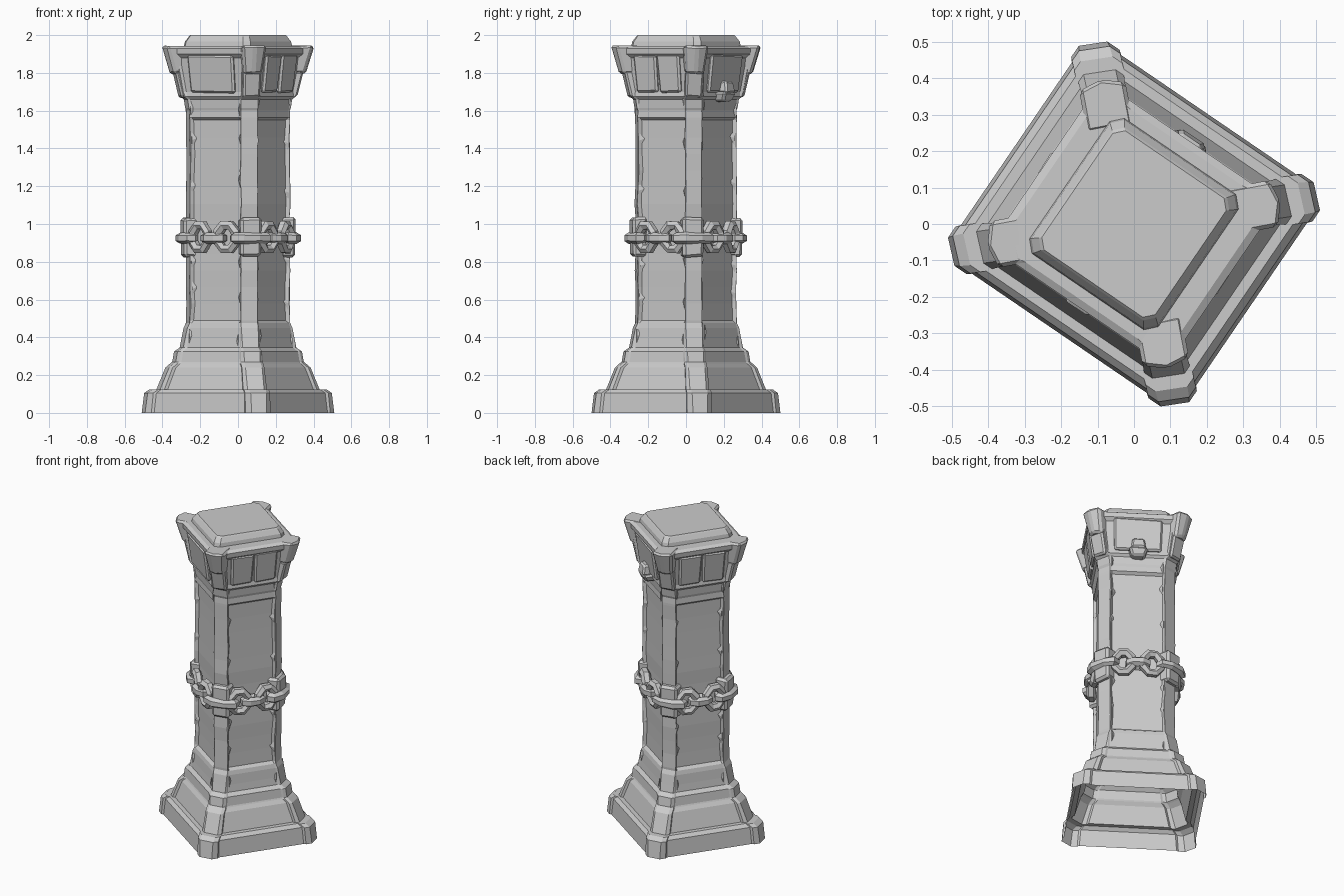
import bpy, bmesh, math, random
from mathutils import Matrix, Vector

random.seed(4)
old = bpy.data.objects.get("Cube")
if old:
    bpy.data.objects.remove(old, do_unlink=True)

stone = bpy.data.materials.new("grey stone")
stone.use_nodes = True
GREY = (0.6, 0.6, 0.6, 1)
stone.diffuse_color = GREY
stone.node_tree.nodes["Principled BSDF"].inputs["Base Color"].default_value = GREY

TURN = Matrix.Rotation(math.radians(-34.3), 4, 'Z')   # the whole pillar stands turned
DEPTH = 0.93                                          # slightly shallower than wide


def quarter(k):
    return Matrix.Rotation(k * math.pi / 2, 4, 'Z')


def side(k):
    """Frame of side k: local x points outward; the two shallow sides sit closer in."""
    return quarter(k) @ Matrix.Translation((-0.01 if k % 2 else 0.007, 0, 0))


def corner(k):
    """Frame of corner k: local x points out along the diagonal."""
    d = quarter(k) @ Vector((1, 1, 0))
    return (Matrix.Translation((d.x * 0.009, d.y * -0.013, 0)) @ quarter(k)
            @ Matrix.Rotation(math.pi / 4, 4, 'Z'))


def finish(bm, name):
    bmesh.ops.recalc_face_normals(bm, faces=bm.faces)
    bm.transform(TURN)
    me = bpy.data.meshes.new(name)
    bm.to_mesh(me)
    bm.free()
    me.materials.append(stone)
    ob = bpy.data.objects.new(name, me)
    bpy.context.collection.objects.link(ob)
    return ob


def section(bm, depth, z, h, c, d, w, wear=0):
    """Ring: half width h, corner cut c, faces sunk by d between posts of width w."""
    ring = []
    for k in range(4):
        cc = c + random.uniform(-wear, wear)
        p = h - w + random.uniform(-wear, wear)
        for x, y in ((h - d, p), (h, p + 0.012), (h, h - cc),
                     (h - cc, h), (p + 0.012, h), (p, h - d)):
            v = quarter(k) @ Vector((x, y, z))
            ring.append(bm.verts.new((v.x, v.y * depth, z)))
    return ring


def loft(name, levels, depth=DEPTH, cap=False):
    bm = bmesh.new()
    rings = [section(bm, depth, *lv) for lv in levels]
    for a, b in zip(rings, rings[1:]):
        for i in range(len(a)):
            j = (i + 1) % len(a)
            bm.faces.new((a[i], a[j], b[j], b[i]))
    if cap:
        bm.faces.new(rings[-1])
    return finish(bm, name)


def block(bm, lower, upper, matrix, cut=0.012, nose=0.0):
    """Tapered block from two outlines (x0, x1, half y, z); nose makes the front pointed."""
    part = bmesh.new()
    rows = []
    for x0, x1, w, z in (lower, upper):
        pts = [(x0, -w), (x1 - nose, -w), (x1 - nose, w), (x0, w)]
        if nose:
            pts.insert(2, (x1, 0))
        rows.append([part.verts.new((x, y, z + random.uniform(-0.005, 0.005)))
                     for x, y in pts])
    a, b = rows
    part.faces.new(a[::-1])
    part.faces.new(b)
    for i in range(len(a)):
        j = (i + 1) % len(a)
        part.faces.new((a[i], a[j], b[j], b[i]))
    bmesh.ops.bevel(part, geom=part.edges[:], offset=cut, segments=1, affect='EDGES')
    part.transform(matrix)
    me = bpy.data.meshes.new("tmp")
    part.to_mesh(me)
    part.free()
    bm.from_mesh(me)
    bpy.data.meshes.remove(me)


# Stepped plinth, open underneath
loft("plinth", [
    (0.0, 0.4, 0.058, 0.01, 0.11), (0.105, 0.392, 0.062, 0.012, 0.11),
    (0.125, 0.372, 0.065, 0.012, 0.11), (0.125, 0.345, 0.065, 0.014, 0.105),
    (0.24, 0.31, 0.065, 0.014, 0.1), (0.262, 0.29, 0.062, 0.01, 0.1),
    (0.27, 0.282, 0.062, 0.006, 0.095), (0.325, 0.275, 0.062, 0.006, 0.095),
    (0.345, 0.253, 0.062, 0.006, 0.085), (0.39, 0.247, 0.064, 0.006, 0.08),
    (0.45, 0.239, 0.066, 0.004, 0.08), (0.475, 0.23, 0.068, 0.002, 0.077)])

# Shaft with sunk panels and worn corner posts
shaft = [(0.475, 0.23, 0.068, 0.002, 0.077), (0.49, 0.23, 0.066, 0.02, 0.079)]
for i in range(1, 12):
    shaft.append((0.49 + i * 0.088, 0.23 + random.uniform(-0.002, 0.001),
                  0.066, 0.02, 0.081, 0.004))
shaft += [(1.55, 0.23, 0.066, 0.02, 0.079), (1.565, 0.23, 0.066, 0.002, 0.077)]
loft("shaft", shaft)

# Neck and flared capital
loft("capital", [
    (1.565, 0.23, 0.066, 0.002, 0.077), (1.6, 0.228, 0.066, 0.002, 0.077),
    (1.615, 0.233, 0.066, 0.003, 0.08), (1.66, 0.238, 0.066, 0.004, 0.08),
    (1.675, 0.252, 0.066, 0.004, 0.085), (1.70, 0.256, 0.066, 0.012, 0.08),
    (1.88, 0.283, 0.068, 0.012, 0.085), (1.9, 0.295, 0.068, 0.004, 0.09),
    (1.93, 0.297, 0.068, 0.003, 0.09), (1.942, 0.275, 0.065, 0.002, 0.09)], cap=True)

# Bevelled slab on top
loft("top_slab", [
    (1.94, 0.214, 0.028, 0, 0.08), (1.965, 0.21, 0.028, 0, 0.08),
    (1.992, 0.194, 0.024, 0, 0.08), (2.0, 0.188, 0.024, 0, 0.08)], depth=1.05, cap=True)

# Horn blocks on the capital corners, with ribs beneath
bm = bmesh.new()
for k in range(4):
    block(bm, (0.27, 0.368, 0.048, 1.795), (0.27, 0.412, 0.066, 1.942), corner(k), 0.012, 0.02)
    block(bm, (0.25, 0.312, 0.045, 1.67), (0.25, 0.345, 0.048, 1.81), corner(k), 0.01)
finish(bm, "capital_corner_blocks")

# Carved plates on the capital faces: split pairs and single wide panels in turn
bm = bmesh.new()
for k in range(4):
    pieces = ((0, 0.14),) if k % 2 else ((-0.074, 0.066), (0.074, 0.066))
    for y, w in pieces:
        m = side(k) @ Matrix.Translation((0, y, 0))
        block(bm, (0.2, 0.254, w, 1.695), (0.2, 0.281, w + 0.006, 1.895), m, 0.01)
finish(bm, "capital_panels")

# Small boss under the capital on one side
bm = bmesh.new()
block(bm, (0.2, 0.278, 0.04, 1.645), (0.2, 0.3, 0.058, 1.70), side(1), 0.012)
block(bm, (0.2, 0.302, 0.045, 1.69), (0.2, 0.29, 0.035, 1.755), side(1), 0.01)
finish(bm, "boss")

# Corner clamps that carry the chain
bm = bmesh.new()
for k in range(4):
    block(bm, (0.22, 0.298, 0.055, 0.825), (0.22, 0.303, 0.058, 1.035), corner(k), 0.014)
finish(bm, "chain_clamps")


def link(bm, matrix, rx, ry, tube=0.026, around=8, sides=6):
    """Faceted oval ring lying in its local xy plane."""
    rows = []
    for i in range(around):
        a = 2 * math.pi * (i + 0.5) / around
        t = tube * random.uniform(0.9, 1.12)
        row = []
        for j in range(sides):
            b = 2 * math.pi * (j + 0.5) / sides
            off = t * math.cos(b)
            p = Vector(((rx + off) * math.cos(a), (ry + off) * math.sin(a),
                        1.1 * t * math.sin(b)))
            row.append(bm.verts.new(matrix @ p))
        rows.append(row)
    for i in range(around):
        a, b = rows[i], rows[(i + 1) % around]
        for j in range(sides):
            n = (j + 1) % sides
            bm.faces.new((a[j], b[j], b[n], a[n]))


# Chain: upright and lying links alternate along each side, one lying link per corner
bm = bmesh.new()
along = quarter(1)
upright = along @ Matrix.Rotation(math.pi / 2, 4, 'X')
for k in range(4):
    for y in (-0.085, 0.085):
        tilt = Matrix.Rotation(math.copysign(0.15, y), 4, 'Z')
        link(bm, side(k) @ Matrix.Translation((0.238, y, 0.93)) @ tilt @ upright, 0.056, 0.068)
    link(bm, side(k) @ Matrix.Translation((0.24, 0, 0.925)) @ along, 0.055, 0.03)
    link(bm, corner(k) @ Matrix.Translation((0.272, 0, 0.925)) @ along, 0.092, 0.038)
finish(bm, "chain")

# Shallow chips along the post edges and steps
bm = bmesh.new()
for k in range(4):
    reach = 1 if k % 2 else DEPTH
    for hand in (-1, 1):
        for z, r in ((0.4, 0.236), (0.62, 0.216), (0.78, 0.216), (1.2, 0.216),
                     (1.46, 0.216), (1.63, 0.227)):
            y = hand * reach * random.uniform(0.148, 0.158)
            m = side(k) @ Matrix.Translation((r, y, z + random.uniform(-0.04, 0.04)))
            pts = [bm.verts.new(m @ Vector(p)) for p in
                   ((-0.015, -hand * 0.02, 0.01), (0, hand * 0.005, -0.04),
                    (0, hand * 0.005, 0.04), (0.006, 0, 0))]
            for tri in ((0, 1, 3), (0, 3, 2), (1, 2, 3), (0, 2, 1)):
                bm.faces.new([pts[i] for i in tri])
finish(bm, "edge_chips")
